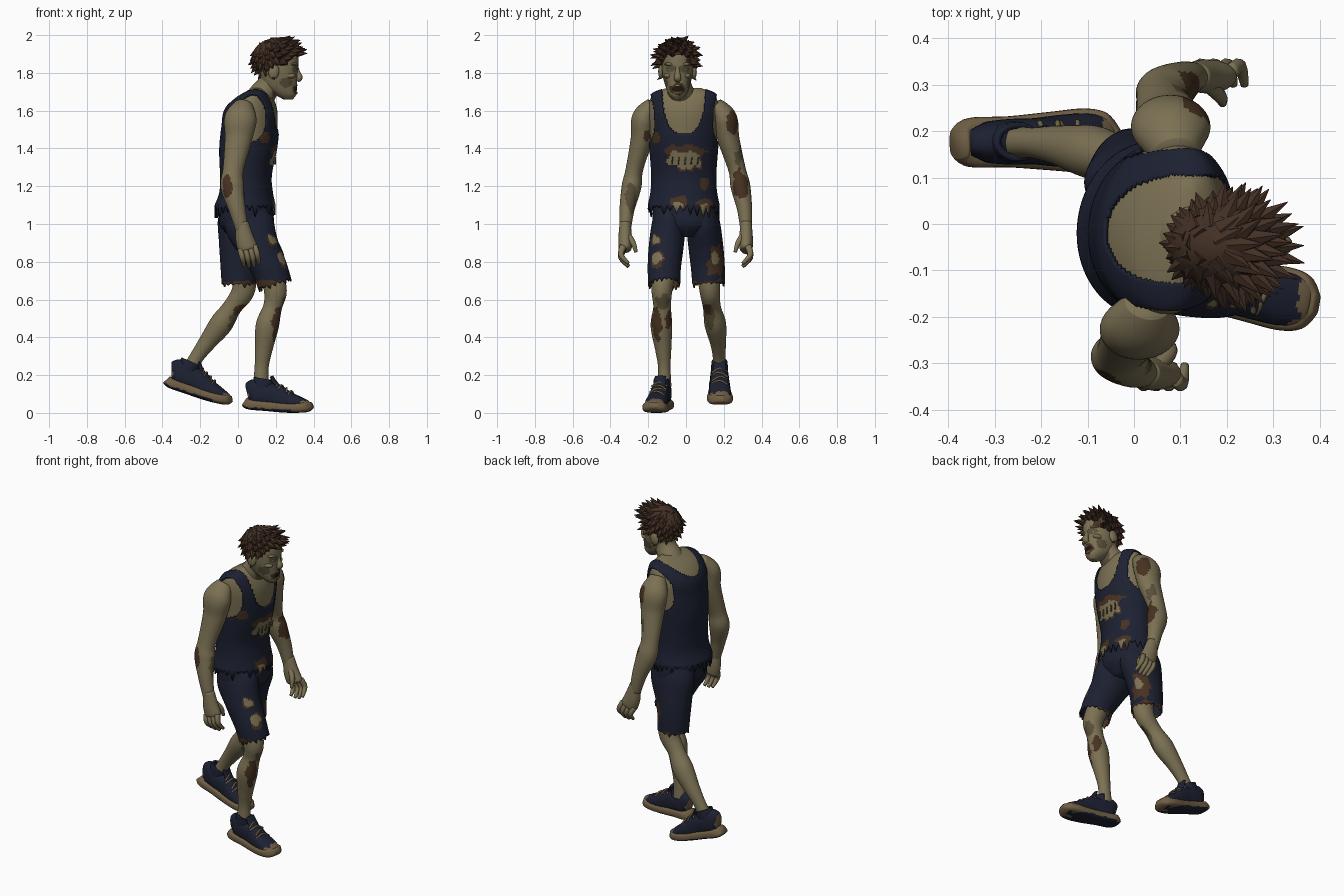
import bpy, bmesh, math, random
from mathutils import Vector, Matrix, noise

random.seed(4)
COL = {"skin": (0.20, 0.165, 0.088), "navy_cloth": (0.012, 0.015, 0.031), "hair_brown": (0.056, 0.029, 0.018),
       "wound_brown": (0.062, 0.031, 0.015), "sole_tan": (0.16, 0.112, 0.058), "mouth_dark": (0.014, 0.008, 0.005),
       "eye_pale": (0.28, 0.25, 0.15), "deep_skin": (0.10, 0.08, 0.041)}
NAMES = list(COL)
MATS = []
for n in NAMES:
    m = bpy.data.materials.new(n)
    m.diffuse_color = (*COL[n], 1)
    MATS.append(m)
SKIN, NAVY, HAIR, WOUND, SOLE, MOUTH, EYE, DEEP = range(8)


def finish(name, bm, mat, patches=(), solid=0, smooth=True):
    """Write the mesh; patches are (centre, radii, material) ellipsoids with ragged edges."""
    for f in bm.faces:
        f.smooth = smooth
        f.material_index = mat
        c = f.calc_center_median()
        for ctr, rad, pm in patches:
            d = math.sqrt(sum(((c[i] - ctr[i]) / rad[i]) ** 2 for i in range(3)))
            if d + 0.45 * noise.noise(c * 28) < 1:
                f.material_index = pm
    me = bpy.data.meshes.new(name)
    bm.to_mesh(me)
    bm.free()
    ob = bpy.data.objects.new(name, me)
    bpy.context.collection.objects.link(ob)
    for m in MATS:
        me.materials.append(m)
    if solid:
        md = ob.modifiers.new("thickness", 'SOLIDIFY')
        md.thickness, md.offset = solid, -1
    return ob


def loft(name, rings, mat, seg=24, steps=5, flat=False, ref=(1, 0, 0), power=1.0, yaw=0, jag=0,
         cap=True, patches=(), solid=0, cut=None):
    """Smooth tube through rings (x, y, z, r_forward, r_side); jag tears the first edge."""
    R, pts = [Vector(r) for r in rings], []
    for i in range(len(R) - 1):
        a, b, c, d = R[max(i - 1, 0)], R[i], R[i + 1], R[min(i + 2, len(R) - 1)]
        for s in range(steps):
            t = s / steps
            pts.append(0.5 * (2 * b + (c - a) * t + (2 * a - 5 * b + 4 * c - d) * t * t + (3 * b - a - 3 * c + d) * t ** 3))
    pts.append(R[-1])
    bm, rows = bmesh.new(), []
    teeth = [random.uniform(.15, 1) for _ in range(seg // 4)]
    for i, p in enumerate(pts):
        t = (Vector(pts[min(i + 1, len(pts) - 1)][:3]) - Vector(pts[max(i - 1, 0)][:3])).normalized()
        if flat:
            t = Vector((0, 0, 1))
        u = Vector(ref)
        u = (Matrix.Rotation(yaw, 3, 'Z') @ (u - t * u.dot(t))).normalized()
        v = t.cross(u)
        row = []
        for j in range(seg):
            a = 2 * math.pi * j / seg
            cu, cv = (math.copysign(abs(k) ** power, k) for k in (math.cos(a), math.sin(a)))
            co = Vector(p[:3]) + u * cu * max(p[3], .001) + v * cv * max(p[4], .001)
            if i == 0 and jag:
                co -= t * jag * teeth[j // 4] * (0, .5, 1, .5)[j % 4]
            row.append(bm.verts.new(co))
        rows.append(row)
    for a, b in zip(rows, rows[1:]):
        for j in range(seg):
            k = (j + 1) % seg
            bm.faces.new((a[j], a[k], b[k], b[j]))
    if cap:
        bm.faces.new(rows[0][::-1])
        bm.faces.new(rows[-1])
    if cut:
        bmesh.ops.delete(bm, geom=[f for f in bm.faces if cut(f.calc_center_median())], context='FACES')
    return finish(name, bm, mat, patches, solid)


def blob(name, c, r, mat, cut=None, rot=0):
    bm = bmesh.new()
    bmesh.ops.create_uvsphere(bm, u_segments=24, v_segments=18, radius=1)
    bm.transform(Matrix.Translation(c) @ Matrix.Rotation(rot, 4, 'Y') @ Matrix.Diagonal((*r, 1)))
    if cut:
        bmesh.ops.delete(bm, geom=[f for f in bm.faces if cut(f.calc_center_median())], context='FACES')
    return finish(name, bm, mat)


# Torso and neck
CY, YAW = -0.012, math.radians(-7)
body = [(1.10, .038, .15, .18), (1.17, .043, .13, .166), (1.26, .042, .126, .162), (1.40, .054, .142, .172),
        (1.52, .066, .142, .182), (1.60, .072, .135, .186), (1.66, .085, .104, .178), (1.695, .10, .068, .155),
        (1.72, .11, .03, .09)]
loft("torso", [(x, CY, z, a, b) for z, x, a, b in body], SKIN, seg=40, flat=True, yaw=YAW)
loft("neck", [(.09, -.02, 1.58, .09, .1), (.12, -.025, 1.67, .075, .08), (.165, -.035, 1.74, .062, .062),
              (.19, -.043, 1.82, .06, .06)], SKIN, seg=40, steps=10, patches=[
                  ((.22, -.035, 1.69), (.045, .07, .05), DEEP)])


# Torn vest with scooped neck and armholes
def vest_gap(c):
    y, front = c.y - CY, c.x > .09 - c.y * .12
    if front:
        neck = abs(y / .118) ** 2.6 + abs((c.z - 1.75) / .275) ** 2.6 < 1
    else:
        neck = (y / .122) ** 2 + ((c.z - 1.75) / .13) ** 2 < 1
    edge = .156 + .03 * (max(0, 1.51 - c.z) / .08) ** 2 + max(0, c.z - 1.60) * .22
    return neck or (c.z > 1.41 and abs(y) > edge)


loft("vest", [(x, CY, z, a + .011, b + .011) for z, x, a, b in body], NAVY, seg=128, steps=13, flat=True, yaw=YAW,
     jag=.075, cap=False, solid=.009, cut=vest_gap, patches=[
         ((.2, -.01, 1.39), (.08, .115, .028), WOUND), ((.2, -.005, 1.34), (.08, .11, .06), WOUND),
         ((.2, -.005, 1.335), (.08, .10, .048), SKIN), ((.18, -.035, 1.11), (.06, .05, .035), WOUND),
         ((.19, -.04, 1.095), (.06, .03, .02), SKIN), ((.18, .1, 1.10), (.08, .045, .035), WOUND),
         ((.18, .1, 1.21), (.07, .025, .035), WOUND), ((.18, .1, 1.09), (.06, .025, .018), SKIN),
         ((.14, -.16, 1.46), (.05, .025, .035), WOUND)])
# Exposed ribs in the chest tear
for k in range(5):
    y = -.075 + k * .034
    loft("rib", [(.192 + .002 * (2 - abs(k - 2)), y, 1.315, .005, .003), (.197, y + .005, 1.355, .005, .003)],
         DEEP, seg=8, steps=2)

# Shorts
loft("shorts_seat", [(.05, 0, .93, .09, .06), (.045, 0, .99, .14, .165), (.042, 0, 1.06, .145, .176),
                     (.042, 0, 1.13, .13, .165)], NAVY, flat=True, seg=32)
hem = [((.18, -.115, .675), (.3, .2, .026), WOUND), ((0, .12, .675), (.13, .2, .026), WOUND)]
loft("shorts_right_leg", [(.192, -.115, .69, .092, .085), (.165, -.115, .77, .095, .088), (.11, -.105, .88, .108, .092),
                          (.06, -.09, 1.0, .13, .09), (.045, -.07, 1.1, .1, .08)], NAVY, seg=72, steps=14, jag=.025,
     cap=False, solid=.008, patches=hem + [
         ((.26, -.16, .82), (.06, .045, .055), WOUND), ((.26, -.16, .82), (.06, .033, .032), SKIN),
         ((.21, -.165, .92), (.06, .028, .045), WOUND), ((.21, -.165, .92), (.06, .02, .03), SKIN)])
loft("shorts_left_leg", [(0.005, .12, .69, .092, .087), (.004, .115, .78, .097, .09), (.012, .105, .88, .113, .092),
                         (.03, .09, 1.0, .138, .09), (.04, .07, 1.1, .12, .08)], NAVY, seg=72, steps=14, jag=.025,
     cap=False, solid=.008, patches=hem + [
         ((.09, .16, .79), (.07, .05, .085), WOUND), ((.1, .15, .82), (.06, .022, .035), SKIN)])

# Bare legs
LR = [(.075, .07), (.062, .06), (.06, .054), (.05, .047), (.061, .057), (.046, .042), (.037, .033), (.042, .038)]
legs = {"right_leg": [(.12, -.11, .85), (.18, -.12, .72), (.198, -.128, .64), (.183, -.126, .56), (.155, -.13, .46),
                      (.135, -.12, .33), (.125, -.115, .24), (.12, -.115, .14)],
        "left_leg": [(.02, .11, .85), (.035, .12, .72), (.025, .127, .64), (-.03, .137, .56), (-.09, .155, .47),
                     (-.165, .17, .37), (-.222, .175, .29), (-.265, .175, .21)]}
for n, P in legs.items():
    loft(n, [(*p, *r) for p, r in zip(P, LR)], SKIN, seg=40, steps=14, patches=[
        ((.235, -.12, .59), (.03, .04, .05), DEEP), ((.0, .12, .5), (.06, .03, .10), DEEP),
        ((.215, -.163, .47), (.042, .032, .11), WOUND), ((.20, -.09, .50), (.03, .025, .05), WOUND),
        ((.03, .10, .53), (.05, .03, .05), WOUND)])


# Shoes, shaped with the heel at the local origin and the toe along +x
def shoe(side, loc, pitch, yaw):
    M = (Matrix.Translation(loc) @ Matrix.Rotation(yaw, 4, 'Z') @ Matrix.Rotation(pitch, 4, 'Y')
         @ Matrix.Diagonal((.965, 1, 1, 1)))
    outline = [(.0, .012, .03), (.03, .0, .05), (.12, .0, .052), (.22, .0, .06), (.30, .006, .066), (.35, .016, .055),
               (.375, .028, .02)]
    parts = [loft("sole_" + side, [(x, 0, z + .027, .027 if x < .37 else .015, w + .003) for x, z, w in outline], SOLE,
                  seg=32, ref=(0, 0, 1), power=.6, patches=[((.19, 0, -.008), (.34, .3, .022), NAVY)])]
    upper = [(.012, 0, .085, .05, .028), (.045, 0, .095, .068, .043), (.1, 0, .085, .062, .049),
             (.16, 0, .085, .065, .05), (.23, 0, .065, .052, .056), (.30, 0, .052, .04, .058),
             (.35, 0, .045, .028, .046), (.367, 0, .045, .012, .02)]
    parts.append(loft("shoe_" + side, upper, NAVY, seg=32, steps=8, ref=(0, 0, 1), power=.85, patches=[
        ((.36, 0, .055), (.05, .08, .035), SOLE), ((.0, 0, .07), (.025, .06, .035), SOLE)]))
    parts.append(loft("collar_" + side, [(.092, 0, .11, .058, .045), (.092, 0, .145, .058, .044),
                                         (.094, 0, .17, .056, .042)], NAVY, cap=False, solid=.014))
    parts.append(loft("tongue_" + side, [(.20, 0, .12, .012, .03), (.16, 0, .15, .012, .034), (.135, 0, .185, .009, .03)],
                      NAVY, ref=(1, 0, 1)))
    for k in range(4):
        x, z = .167 + .028 * k, .156 - .013 * k
        s = .01 if k % 2 else -.01
        parts.append(loft("lace_" + side, [(x - s, -.042, z - .022, .006, .006), (x, 0, z, .006, .006),
                                           (x + s, .042, z - .022, .006, .006)], SOLE, seg=8))
    for ob in parts:
        ob.matrix_world = M


shoe("right", (.034, -.11, .02), math.radians(5), math.radians(-10))
shoe("left", (-.39, .175, .14), math.radians(19), math.radians(1))

# Arms and hands
AR = [(.05, .045), (.085, .064), (.072, .058), (.055, .046), (.062, .052), (.045, .04), (.034, .03)]
arms = {"right": [(.03, -.17, 1.63), (.014, -.222, 1.56), (.002, -.235, 1.45), (-.025, -.273, 1.29), (-.03, -.288, 1.2),
                  (-.005, -.312, 1.08), (.022, -.322, .97)],
        "left": [(.09, .15, 1.63), (.08, .205, 1.56), (.075, .225, 1.45), (.06, .27, 1.29), (.07, .288, 1.2),
                 (.105, .31, 1.08), (.13, .318, .97)]}
for n, P in arms.items():
    s = -1 if n == "right" else 1
    loft(n + "_arm", [(*p, *r) for p, r in zip(P, AR)], SKIN, seg=40, steps=14, patches=[
        ((.03, -.29, 1.14), (.04, .03, .08), DEEP), ((.10, .27, 1.36), (.03, .03, .05), DEEP),
        ((.145, .25, 1.55), (.045, .03, .075), WOUND), ((.125, .29, 1.21), (.04, .045, .08), WOUND),
        ((-.06, -.335, 1.21), (.03, .025, .07), WOUND), ((.08, -.2, 1.46), (.025, .03, .035), WOUND)])
    w = Vector(P[-1])
    fwd = Vector((.014 if s < 0 else .02, 0, -.048))
    kn = w + fwd * 2
    loft(n + "_palm", [(*(w + Vector((0, 0, .04))), .033, .029), (*(w + fwd * .9), .048, .036), (*kn, .053, .035),
                       (*(kn + fwd * .3), .047, .025)], SKIN, seg=20)
    for k in range(4):
        b = kn + Vector(((k - 1.5) * .026, s * .01, (k - 1.5) * .006))
        L = (.9, 1.02, 1.06, .96)[k]
        m1 = b + fwd * L + Vector((0, s * .012, 0))
        tip = m1 + Vector((fwd.x * .5, -s * .04, -.048 * L))
        loft(n + "_finger", [(*b, .015, .019), (*m1, .0145, .0155), (*tip, .009, .009)], SKIN, seg=10, steps=4)
    t0 = w + Vector((.025, -s * .012, -.025))
    loft(n + "_thumb", [(*t0, .018, .018), (*(t0 + Vector((.03, -s * .03, -.045))), .015, .015),
                        (*(t0 + Vector((.036, -s * .046, -.095))), .009, .009)], SKIN, seg=10, steps=4)

# Head with sunken eyes, open mouth and cheek wounds
HY = -.045
skull = [(1.66, .265, .025, .022), (1.685, .252, .056, .045), (1.73, .224, .088, .064), (1.79, .214, .1, .079),
         (1.85, .208, .112, .083), (1.91, .205, .108, .08), (1.95, .2, .075, .058), (1.965, .2, .01, .01)]
sides = [((.26, HY + s * .07, 1.74), (.035, .03, .03), DEEP) for s in (-1, 1)]
sockets = [((.3, HY + s * .036, 1.82), (.04, .028, .02), DEEP) for s in (-1, 1)]
loft("head", [(x, HY, z, a, b) for z, x, a, b in skull], SKIN, seg=72, steps=11, flat=True, power=.92,
     patches=sides + sockets + [
         ((.31, HY, 1.718), (.05, .042, .034), WOUND), ((.32, HY, 1.717), (.05, .028, .018), MOUTH),
         ((.28, HY + .06, 1.87), (.03, .025, .03), WOUND)])
loft("nose", [(.306, HY, 1.84, .01, .01), (.316, HY, 1.80, .014, .014), (.325, HY, 1.775, .017, .02),
              (.312, HY, 1.76, .012, .016)], SKIN, seg=14)
loft("lower_lip", [(.290, HY - .028, 1.703, .007, .007), (.307, HY, 1.694, .009, .009), (.290, HY + .028, 1.703, .007, .007)],
     DEEP, seg=10, ref=(0, 0, 1))
loft("upper_teeth", [(.300, HY - .02, 1.732, .005, .004), (.311, HY, 1.734, .005, .005), (.300, HY + .02, 1.732, .005, .004)],
     EYE, seg=8, ref=(0, 0, 1))
for s in (-1, 1):
    blob("eye", (.292, HY + s * .035, 1.816), (.015, .015, .010), EYE)
    blob("pupil", (.304, HY + s * .035, 1.816), (.004, .005, .005), MOUTH)
    blob("brow", (.292, HY + s * .036, 1.846), (.024, .034, .01), SKIN)
    blob("cheekbone", (.27, HY + s * .05, 1.785), (.035, .022, .016), SKIN)
    blob("ear", (.19, HY + s * .088, 1.805), (.028, .014, .038), SKIN, rot=.2)

# Hair cap with thick tufts swept away from the crown
HC, HRAD = Vector((.203, HY, 1.876)), Vector((.128, .098, .108))


def bald(c):
    return c.z < (1.895 if c.x > .26 else 1.845 if c.x > .18 else 1.77)


blob("hair_cap", HC, HRAD, HAIR, cut=bald)
bm = bmesh.new()
for i in range(120):
    zc = 1 - 1.8 * (i + .5) / 120
    a = i * 2.39996
    q = math.sqrt(1 - zc * zc)
    nrm = Vector((q * math.cos(a), q * math.sin(a), zc))
    base = HC + Vector([nrm[k] * HRAD[k] * .84 for k in range(3)])
    if bald(base):
        continue
    sweep = Vector((nrm.x + .5, nrm.y * .8, -.1 * q if nrm.x > 0 else -.7 * q)).normalized()
    d = (nrm * .42 + sweep * .85 + Vector([random.uniform(-.18, .18) for _ in range(3)])).normalized()
    L = random.uniform(.062, .085) if nrm.x > -.3 else random.uniform(.045, .06)
    M = Matrix.Translation(base + d * L * .4) @ d.to_track_quat('Z', 'Y').to_matrix().to_4x4()
    bmesh.ops.create_cone(bm, cap_ends=True, segments=6, radius1=.026, radius2=.001, depth=L, matrix=M)
finish("hair_tufts", bm, HAIR, smooth=False)
